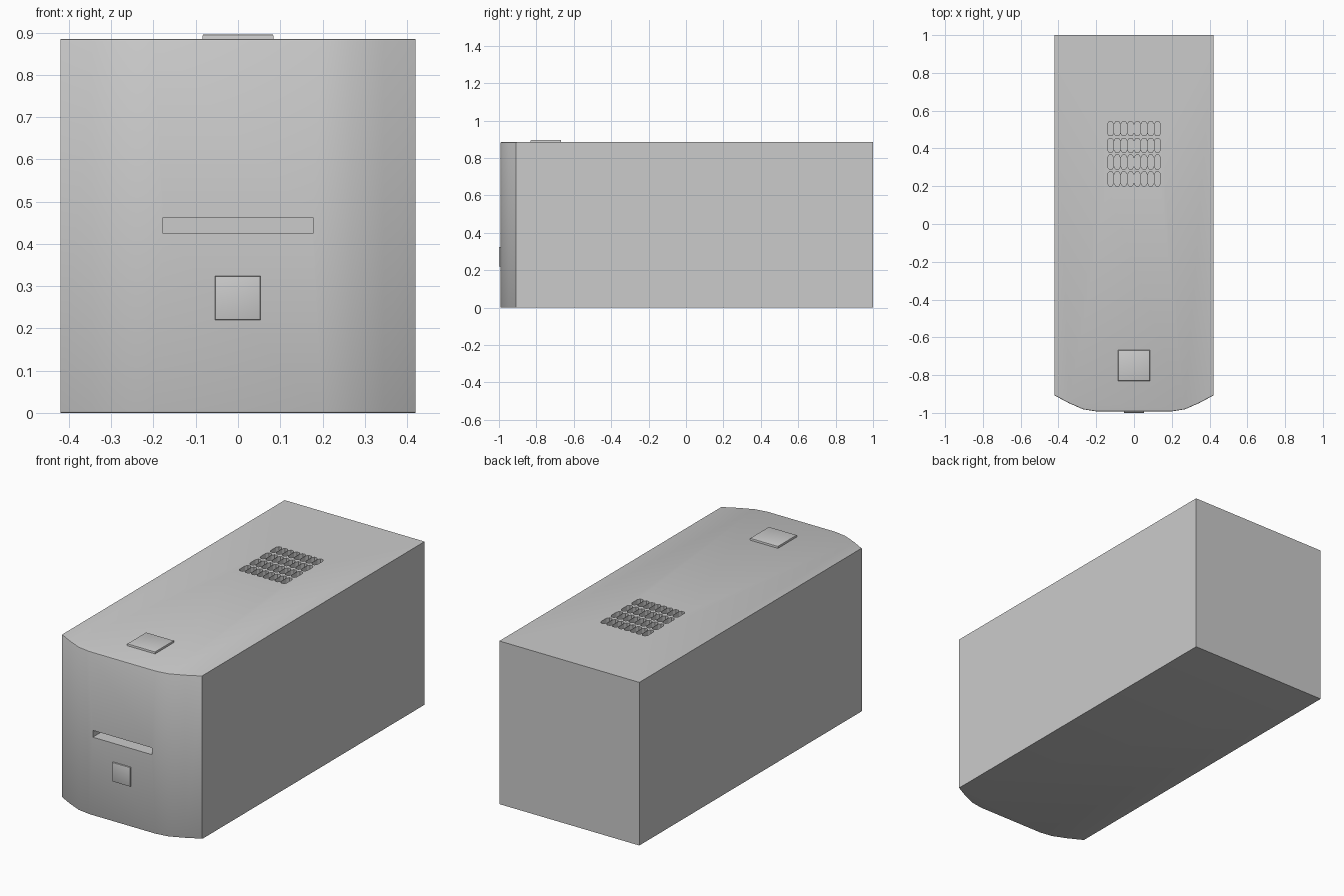
import bpy, bmesh

if "Cube" in bpy.data.objects:
    bpy.data.objects.remove(bpy.data.objects["Cube"])

TOP = 0.885


def make_object(name, bm):
    bmesh.ops.recalc_face_normals(bm, faces=bm.faces)
    mesh = bpy.data.meshes.new(name)
    bm.to_mesh(mesh)
    bm.free()
    obj = bpy.data.objects.new(name, mesh)
    bpy.context.collection.objects.link(obj)
    return obj


def add_prism(bm, outline, z0, z1):
    base = bm.faces.new([bm.verts.new((x, y, z0)) for x, y in outline])
    ext = bmesh.ops.extrude_face_region(bm, geom=[base], use_keep_orig=True)
    verts = [g for g in ext["geom"] if isinstance(g, bmesh.types.BMVert)]
    bmesh.ops.translate(bm, verts=verts, vec=(0, 0, z1 - z0))


def box(name, x, y, z):
    bm = bmesh.new()
    add_prism(bm, [(x[0], y[0]), (x[1], y[0]), (x[1], y[1]), (x[0], y[1])], *z)
    return make_object(name, bm)


def activate(obj):
    bpy.ops.object.select_all(action='DESELECT')
    obj.select_set(True)
    bpy.context.view_layer.objects.active = obj


def cut(obj, cutter):
    mod = obj.modifiers.new("cut", 'BOOLEAN')
    mod.operation, mod.solver, mod.object = 'DIFFERENCE', 'EXACT', cutter
    activate(obj)
    bpy.ops.object.modifier_apply(modifier=mod.name)
    bpy.data.objects.remove(cutter)


def button(name, x, y, z, bevel, outward):
    # Small pad with its outer rim bevelled
    obj = box(name, x, y, z)
    bm = bmesh.new()
    bm.from_mesh(obj.data)
    rim = [e for e in bm.edges if any(f.normal.dot(outward) > 0.9 for f in e.link_faces)]
    bmesh.ops.bevel(bm, geom=rim, offset=bevel, segments=2, profile=0.5, affect='EDGES')
    bm.to_mesh(obj.data)
    bm.free()
    activate(obj)
    bpy.ops.object.shade_smooth_by_angle()


# Case body: plan outline with a bowed front
half = [(0.2, -0.992), (0.27, -0.981), (0.345, -0.948), (0.42, -0.908)]
outline = [(-x, y) for x, y in reversed(half)] + half + [(0.42, 1), (-0.42, 1)]
bm = bmesh.new()
add_prism(bm, outline, 0, TOP)

# Softened top and bottom edges of the front
front = [e for e in bm.edges
         if all(v.co.y < -0.9 for v in e.verts)
         and abs(e.verts[0].co.z - e.verts[1].co.z) < 1e-5]
bmesh.ops.bevel(bm, geom=front, offset=0.005, segments=2, profile=0.5, affect='EDGES')
body = make_object("case_body", bm)

# Front slot
cut(body, box("slot_cutter", (-0.177, 0.177), (-1.1, -0.9), (0.425, 0.462)))

# Vent grid in the top: elongated octagonal holes
bm = bmesh.new()
hole = [(0.008, 0.037), (0.0165, 0.023), (0.0165, -0.023), (0.008, -0.037)]
hole += [(-x, y) for x, y in reversed(hole)]
for row in range(4):
    for col in range(8):
        cx, cy = (col - 3.5) * 0.0355, 0.239 + row * 0.0885
        add_prism(bm, [(cx + x, cy + y) for x, y in hole], TOP - 0.03, TOP + 0.05)
cut(body, make_object("vent_cutter", bm))
activate(body)
bpy.ops.object.shade_smooth_by_angle()

# Buttons on top and front
button("top_button", (-0.084, 0.084), (-0.831, -0.668), (TOP - 0.01, 0.896), 0.004, (0, 0, 1))
button("front_button", (-0.054, 0.053), (-1.0, -0.98), (0.22, 0.324), 0.003, (0, -1, 0))
